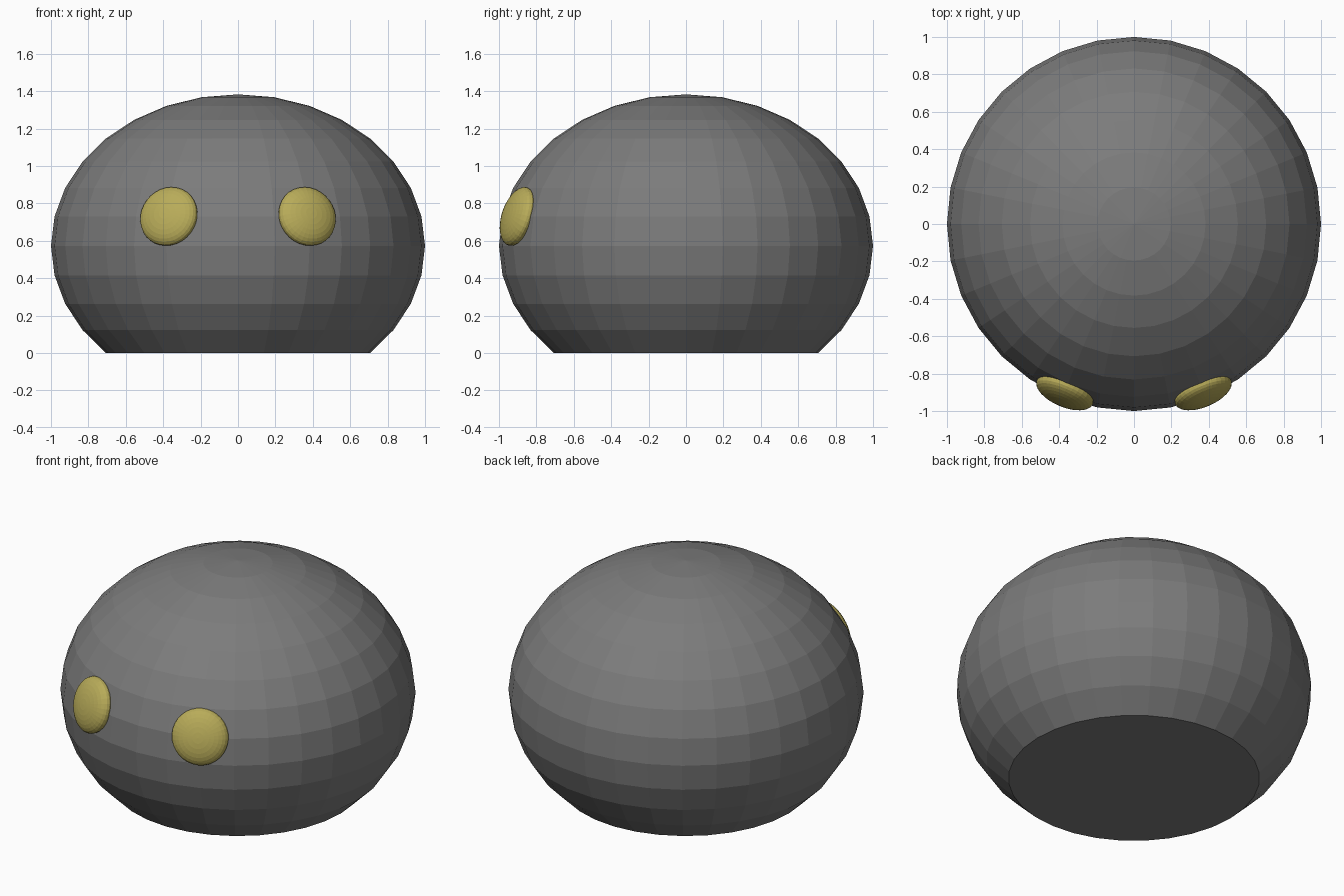
import bpy
import bmesh
from math import radians, sin, cos
from mathutils import Vector, Matrix

cube = bpy.data.objects.get("Cube")
if cube:
    bpy.data.objects.remove(cube, do_unlink=True)


def make_material(name, color):
    mat = bpy.data.materials.new(name)
    mat.use_nodes = True
    mat.diffuse_color = color
    mat.node_tree.nodes["Principled BSDF"].inputs["Base Color"].default_value = color
    return mat


def add_object(name, bm, mat):
    bmesh.ops.recalc_face_normals(bm, faces=bm.faces)
    mesh = bpy.data.meshes.new(name)
    bm.to_mesh(mesh)
    bm.free()
    mesh.materials.append(mat)
    obj = bpy.data.objects.new(name, mesh)
    bpy.context.collection.objects.link(obj)
    return obj


def faceted_sphere():
    bm = bmesh.new()
    bmesh.ops.create_uvsphere(bm, u_segments=32, v_segments=16, radius=1)
    return bm


grey = make_material("dark grey", (0.2, 0.2, 0.2, 1))
yellow = make_material("dull yellow", (0.48, 0.41, 0.1, 1))

# Body: squashed sphere with the lower cap cut off and closed flat
HEIGHT = 0.81
CUT = sin(radians(45))
bm = faceted_sphere()
low = [v for v in bm.verts if v.co.z < -CUT - 0.01]
bmesh.ops.delete(bm, geom=low, context='VERTS')
bmesh.ops.holes_fill(bm, edges=[e for e in bm.edges if e.is_boundary], sides=0)
for v in bm.verts:
    v.co.z = (v.co.z + CUT) * HEIGHT
add_object("body", bm, grey)

# Eyes: flattened spheres lying against the body, poles facing outward
YAW, TILT = radians(23), radians(17)
for name, side in (("left_eye", 1), ("right_eye", -1)):
    normal = Vector((side * sin(YAW) * cos(TILT), -cos(YAW) * cos(TILT), sin(TILT)))
    turn = normal.to_track_quat('Z', 'Y').to_matrix().to_4x4()
    place = Matrix.Translation((side * 0.37, -0.9, 0.73))
    bm = faceted_sphere()
    bm.transform(place @ turn @ Matrix.Diagonal((0.163, 0.163, 0.065, 1)))
    add_object(name, bm, yellow)
